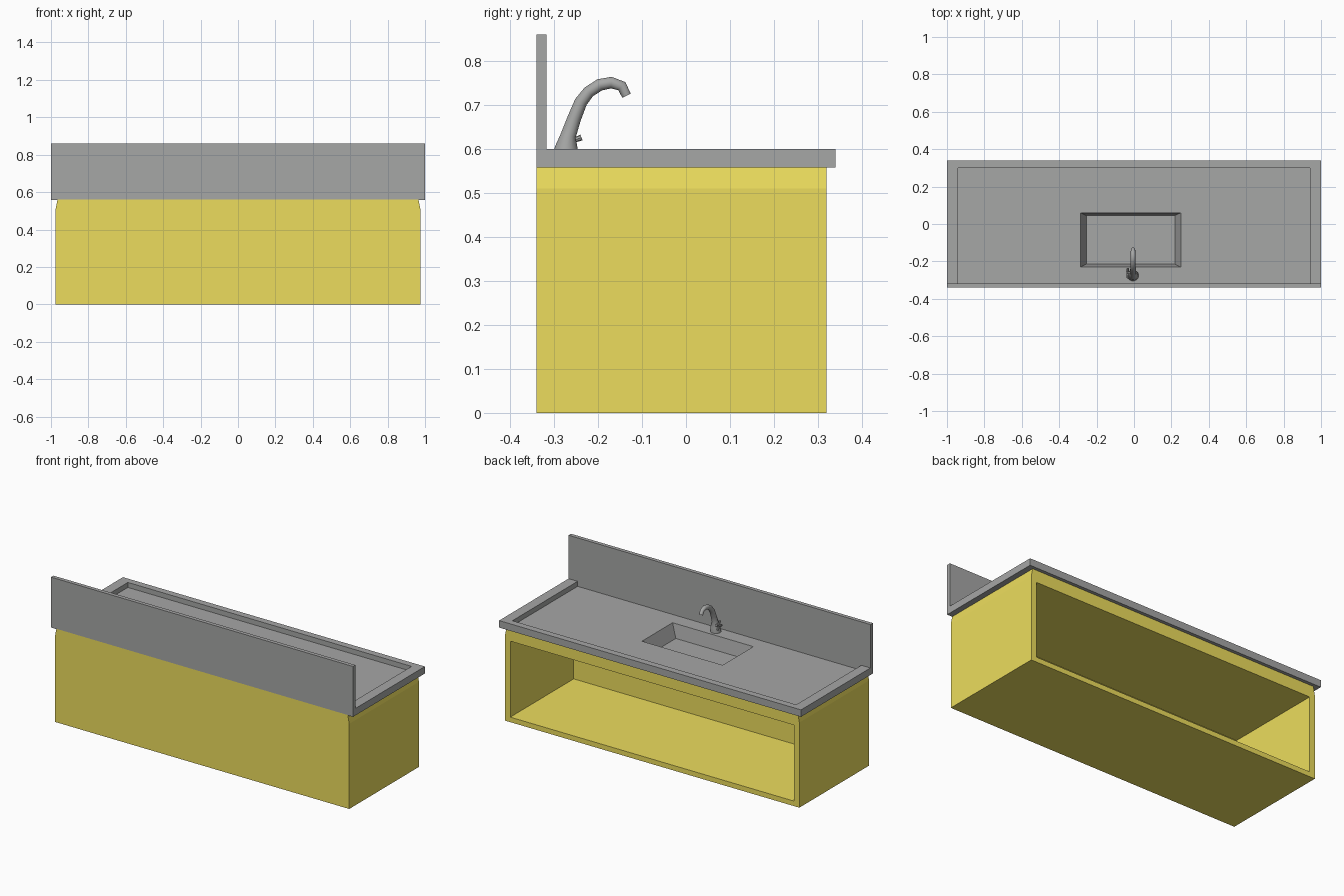
import bpy, bmesh, math
from mathutils import Vector

if "Cube" in bpy.data.objects:
    bpy.data.objects.remove(bpy.data.objects["Cube"])


def material(name, colour):
    m = bpy.data.materials.new(name)
    m.diffuse_color = colour
    m.use_nodes = True
    m.node_tree.nodes["Principled BSDF"].inputs["Base Color"].default_value = m.diffuse_color
    return m


def loft(name, rings, cap_start=True, cap_end=True, mat=None, smooth=False, open_above=None):
    """Skin a list of equal-length closed rings into one mesh object."""
    bm = bmesh.new()
    loops = [[bm.verts.new(p) for p in ring] for ring in rings]
    n = len(loops[0])
    for a, b in zip(loops, loops[1:]):
        for i in range(n):
            j = (i + 1) % n
            bm.faces.new((a[i], a[j], b[j], b[i]))
    if cap_start:
        bm.faces.new(loops[0][::-1])
    if cap_end:
        bm.faces.new(loops[-1])
    bmesh.ops.recalc_face_normals(bm, faces=bm.faces)
    if open_above is not None:
        top = [f for f in bm.faces if all(v.co.z > open_above for v in f.verts)]
        bmesh.ops.delete(bm, geom=top, context='FACES')
    me = bpy.data.meshes.new(name)
    bm.to_mesh(me)
    bm.free()
    ob = bpy.data.objects.new(name, me)
    bpy.context.collection.objects.link(ob)
    if mat:
        me.materials.append(mat)
    if smooth:
        bpy.ops.object.select_all(action='DESELECT')
        bpy.context.view_layer.objects.active = ob
        ob.select_set(True)
        bpy.ops.object.shade_smooth_by_angle(angle=math.radians(40))
    return ob


def rect(x0, x1, y0, y1, z):
    return [(x0, y0, z), (x1, y0, z), (x1, y1, z), (x0, y1, z)]


def tube(name, path, radii, sides=14, mat=None):
    """Round tube along a path of 3D points."""
    pts = [Vector(p) for p in path]
    rings = []
    for i, p in enumerate(pts):
        t = (pts[min(i + 1, len(pts) - 1)] - pts[max(i - 1, 0)]).normalized()
        u = Vector((1, 0, 0)) if abs(t.x) < 0.9 else Vector((0, 1, 0))
        v = t.cross(u).normalized()
        angles = [2 * math.pi * k / sides for k in range(sides)]
        rings.append([p + radii[i] * (math.cos(a) * u + math.sin(a) * v) for a in angles])
    return loft(name, rings, mat=mat, smooth=True)


yellow = material("yellow_paint", (0.84, 0.72, 0.11, 1))
grey = material("grey_stone", (0.38, 0.385, 0.38, 1))


# Cabinet: hollow box open at +y, sides tapering in slightly under the counter
def section(profile, y):
    return [(x, y, z) for x, z in profile] + [(-x, y, z) for x, z in reversed(profile)]


outer = [(0.975, 0), (0.975, 0.51), (0.965, 0.56)]
inner = [(0.94, 0.03), (0.94, 0.45), (0.94, 0.485)]
loft("cabinet", [section(outer, -0.34), section(outer, 0.32),
                 section(inner, 0.32), section(inner, -0.28)],
     mat=yellow, open_above=0.555)

# Countertop: raised rim, sunken work surface and sloping sink basin
work_z = 0.57
loft("countertop_with_sink", [
    rect(-0.30, 0.265, -0.245, 0.075, 0.558),
    rect(-1, 1, -0.34, 0.34, 0.558),
    rect(-1, 1, -0.34, 0.34, 0.6),
    rect(-0.94, 0.94, -0.317, 0.30, 0.6),
    rect(-0.94, 0.94, -0.317, 0.30, work_z),
    rect(-0.285, 0.25, -0.23, 0.06, work_z),
    rect(-0.255, 0.218, -0.215, 0.045, 0.49),
], cap_start=False, mat=grey)

# Backsplash
loft("backsplash", [rect(-1, 1, -0.34, -0.317, 0.6), rect(-1, 1, -0.34, -0.317, 0.86)], mat=grey)

# Faucet: flared base running into a hooked spout
fx = -0.005
spine = [(-0.275, work_z), (-0.272, 0.602), (-0.268, 0.63), (-0.254, 0.67), (-0.239, 0.707),
         (-0.221, 0.73), (-0.196, 0.746), (-0.17, 0.751), (-0.146, 0.743), (-0.135, 0.721)]
tube("faucet", [(fx, y, z) for y, z in spine],
     [0.03, 0.027, 0.018, 0.016, 0.015, 0.014, 0.014, 0.0135, 0.0125, 0.011], mat=grey)

# Faucet handle: stem with a small cross of spokes
hub = Vector((-0.033, -0.263, 0.617))
tube("handle_stem", [(fx, hub.y, hub.z), (hub.x - 0.006, hub.y, hub.z)], [0.009, 0.007], 10, grey)
for k in range(2):
    a = math.radians(20 + 90 * k)
    d = Vector((0, math.cos(a), math.sin(a))) * 0.027
    tube("handle_spoke_%d" % (k + 1), [hub - d, hub, hub + d], [0.007, 0.005, 0.007], 8, grey)
